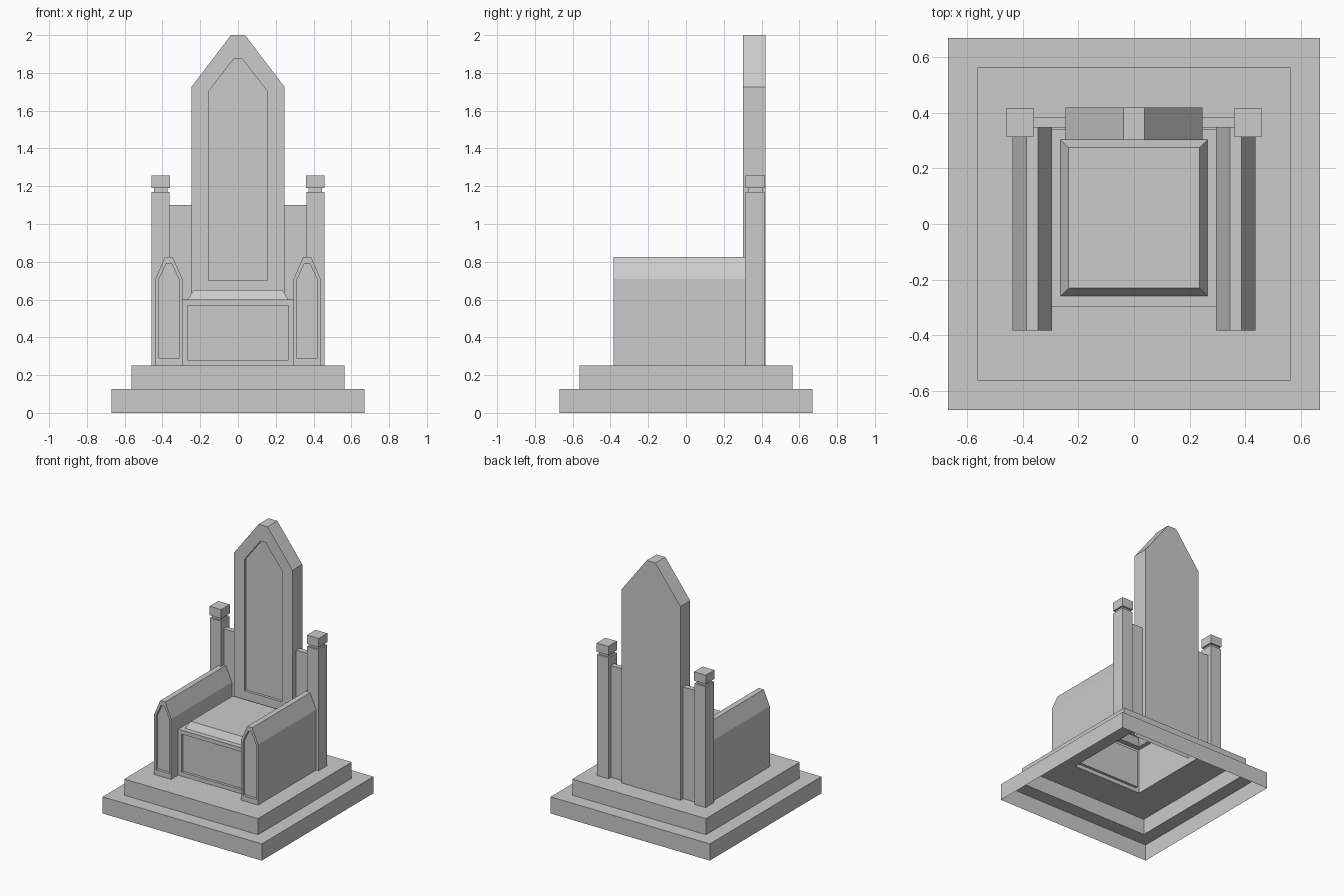
import bpy
import bmesh

if "Cube" in bpy.data.objects:
    bpy.data.objects.remove(bpy.data.objects["Cube"])


def loft(name, rings, cap_start=False, cap_end=True, panel=None):
    """Skin a sequence of equal-sized point loops; faces resting on the dais are left open."""
    bm = bmesh.new()
    loops = [[bm.verts.new(p) for p in ring] for ring in rings]
    n = len(loops[0])
    for a, b in zip(loops, loops[1:]):
        for i in range(n):
            j = (i + 1) % n
            bm.faces.new((a[i], a[j], b[j], b[i]))
    if cap_start:
        bm.faces.new(loops[0][::-1])
    if cap_end:
        bm.faces.new(loops[-1])
    bmesh.ops.recalc_face_normals(bm, faces=bm.faces)
    hidden = [f for f in bm.faces if f.normal.z < -0.9
              and abs(f.calc_center_median().z - 0.25) < 1e-4]
    bmesh.ops.delete(bm, geom=hidden, context='FACES')
    if panel:
        panel(bm)
    mesh = bpy.data.meshes.new(name)
    bm.to_mesh(mesh)
    bm.free()
    obj = bpy.data.objects.new(name, mesh)
    bpy.context.collection.objects.link(obj)
    return obj


def rect(x0, x1, y0, y1, z):
    return [(x0, y0, z), (x1, y0, z), (x1, y1, z), (x0, y1, z)]


def gothic(cx, half, tip, z0, z1, z2, y):
    """Pointed-arch outline with a small flat tip, in the xz plane."""
    xz = [(-half, z0), (half, z0), (half, z1), (tip, z2), (-tip, z2), (-half, z1)]
    return [(cx + x, y, z) for x, z in xz]


def seat_panel(bm):
    """Sunken panel in the front of the seat block."""
    front = [f for f in bm.faces if f.normal.y < -0.9
             and abs(f.calc_center_median().z - 0.425) < 0.01]
    bmesh.ops.inset_individual(bm, faces=front, thickness=0.043)
    ring = bmesh.ops.extrude_discrete_faces(bm, faces=front)["faces"]
    bmesh.ops.translate(bm, verts=ring[0].verts, vec=(0, 0.02, 0))


# Stepped dais running up into the seat block and cushion, open underneath
loft("dais_and_seat", [
    rect(-0.67, 0.67, -0.67, 0.67, 0.0),
    rect(-0.67, 0.67, -0.67, 0.67, 0.127),
    rect(-0.563, 0.563, -0.563, 0.563, 0.127),
    rect(-0.563, 0.563, -0.563, 0.563, 0.25),
    rect(-0.297, 0.297, -0.298, 0.34, 0.25),
    rect(-0.297, 0.297, -0.298, 0.34, 0.60),
    rect(-0.265, 0.265, -0.26, 0.304, 0.60),
    rect(-0.236, 0.236, -0.231, 0.275, 0.65),
], panel=seat_panel)

# Tall pointed backrest with sunken panel
loft("backrest", [
    gothic(0, 0.247, 0.037, 0.25, 1.725, 2.0, 0.42),
    gothic(0, 0.247, 0.037, 0.25, 1.725, 2.0, 0.302),
    gothic(0, 0.157, 0.022, 0.70, 1.70, 1.875, 0.302),
    gothic(0, 0.157, 0.022, 0.70, 1.70, 1.875, 0.322),
], cap_start=True)

for side, s in (("left", -1), ("right", 1)):
    # Pointed armrest with sunken front panel
    cx = s * 0.366
    loft(side + "_armrest", [
        gothic(cx, 0.071, 0.021, 0.25, 0.71, 0.825, 0.347),
        gothic(cx, 0.071, 0.021, 0.25, 0.71, 0.825, -0.383),
        gothic(cx, 0.056, 0.015, 0.29, 0.70, 0.79, -0.383),
        gothic(cx, 0.056, 0.015, 0.29, 0.70, 0.79, -0.363),
    ], cap_start=True)

    # Back post with neck and square cap
    px, py = s * 0.41, 0.366
    steps = [(0.048, 0.25), (0.048, 1.17), (0.036, 1.17),
             (0.036, 1.19), (0.049, 1.19), (0.049, 1.258)]
    loft(side + "_back_post",
         [rect(px - h, px + h, py - h * 1.06, py + h * 1.06, z) for h, z in steps])

    # Side panel joining post and backrest
    xa, xb = sorted((s * 0.24, s * 0.37))
    loft(side + "_side_panel", [rect(xa, xb, 0.347, 0.386, z) for z in (0.25, 1.10)])
